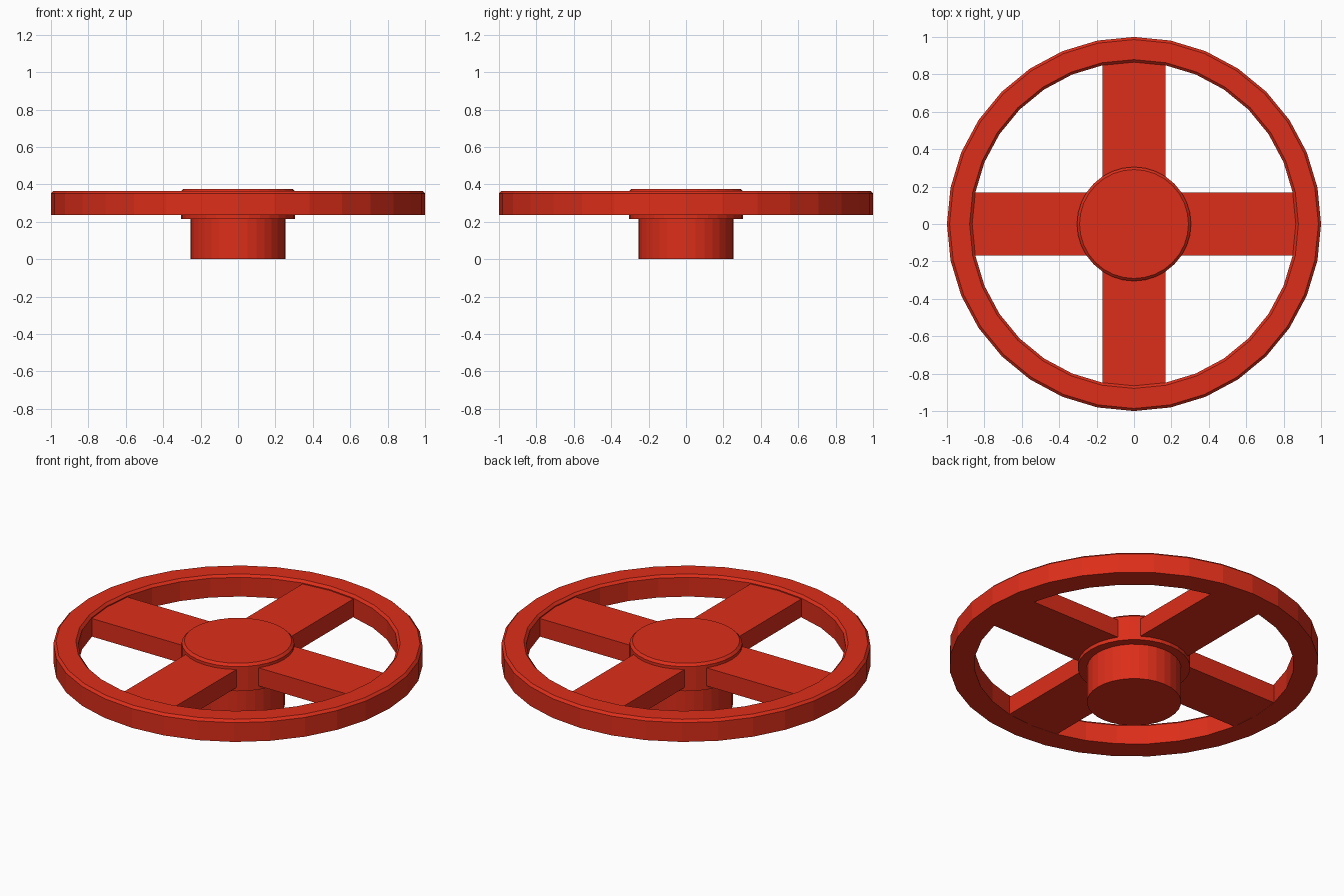
import bpy, bmesh, math

if "Cube" in bpy.data.objects:
    bpy.data.objects.remove(bpy.data.objects["Cube"])

SIDES = 32
red = bpy.data.materials.new("red_paint")
red.diffuse_color = (0.72, 0.027, 0.01, 1)
red.use_nodes = True
red.node_tree.nodes["Principled BSDF"].inputs["Base Color"].default_value = red.diffuse_color


def finish(name, bm):
    bmesh.ops.recalc_face_normals(bm, faces=bm.faces)
    mesh = bpy.data.meshes.new(name)
    bm.to_mesh(mesh)
    bm.free()
    mesh.materials.append(red)
    obj = bpy.data.objects.new(name, mesh)
    bpy.context.collection.objects.link(obj)
    return obj


def lathe(name, profile, closed):
    """Spin an (r, z) profile round z; open profiles get flat end caps."""
    bm = bmesh.new()
    rings = []
    for r, z in profile:
        rings.append([bm.verts.new((r * math.cos(2 * math.pi * i / SIDES),
                                    r * math.sin(2 * math.pi * i / SIDES), z))
                      for i in range(SIDES)])
    pairs = list(zip(rings, rings[1:]))
    if closed:
        pairs.append((rings[-1], rings[0]))
    else:
        bm.faces.new(rings[0])
        bm.faces.new(rings[-1])
    for a, b in pairs:
        for i in range(SIDES):
            j = (i + 1) % SIDES
            bm.faces.new((a[i], a[j], b[j], b[i]))
    return finish(name, bm)


def box(name, x0, x1, half_w, z0, z1, angle):
    bm = bmesh.new()
    bmesh.ops.create_cube(bm, size=1)
    for v in bm.verts:
        v.co.x = x1 if v.co.x > 0 else x0
        v.co.y = math.copysign(half_w, v.co.y)
        v.co.z = z1 if v.co.z > 0 else z0
    obj = finish(name, bm)
    obj.rotation_euler.z = angle
    return obj


# Rim with both top edges chamfered
lathe("rim", [(0.865, 0.236), (1.0, 0.236), (1.0, 0.351), (0.986, 0.365),
              (0.879, 0.365), (0.865, 0.351)], True)

# Hub: narrow boss below, wider chamfered disc above
lathe("hub", [(0.255, 0.0), (0.255, 0.215), (0.305, 0.215),
              (0.305, 0.362), (0.291, 0.376)], False)

# Four flat spokes
for k in range(4):
    box(f"spoke_{k + 1}", 0.2, 0.885, 0.168, 0.237, 0.345, k * math.pi / 2)
